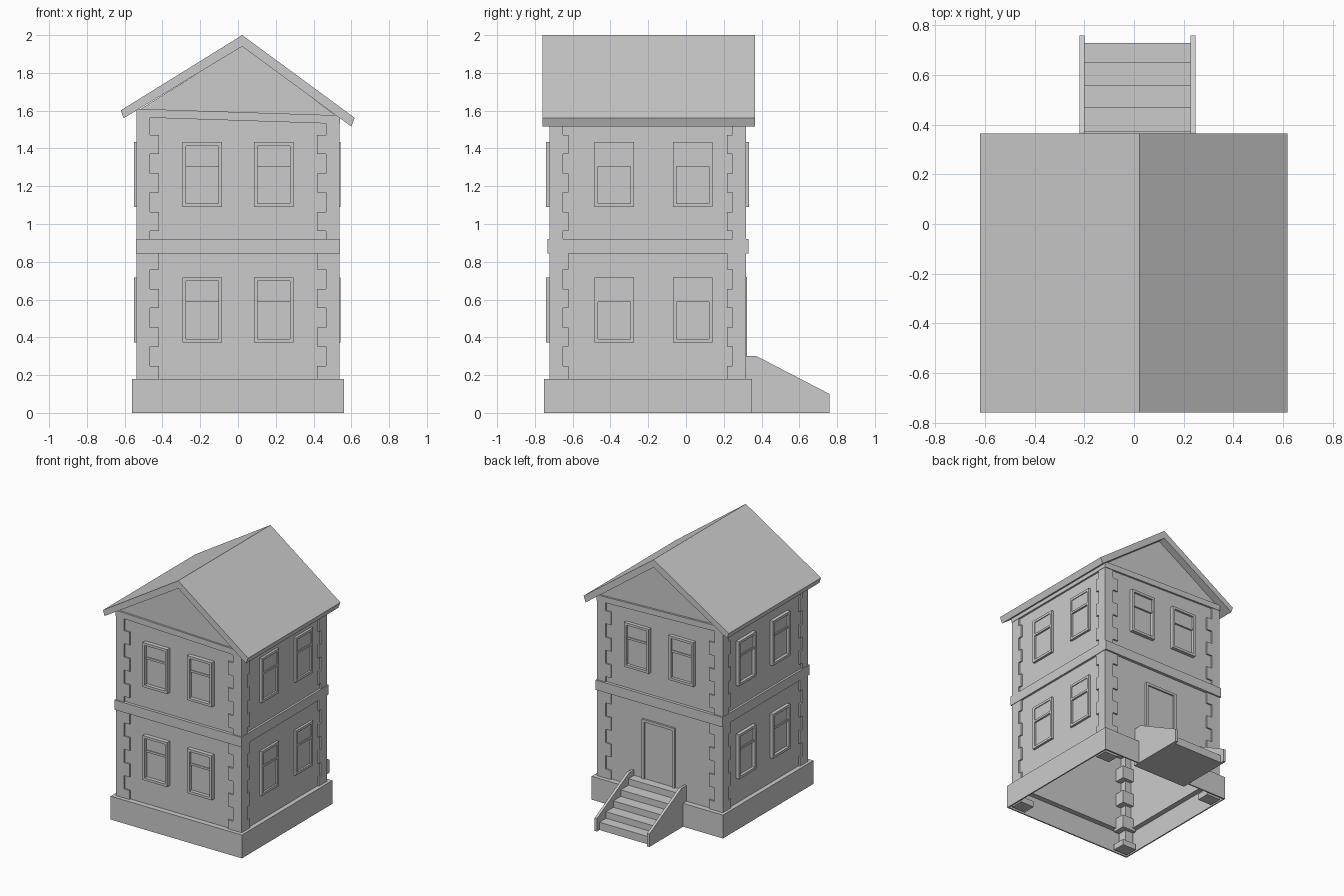
import bpy, bmesh
from mathutils import Matrix, Vector
from math import pi

if "Cube" in bpy.data.objects:
    bpy.data.objects.remove(bpy.data.objects["Cube"])

stone = bpy.data.materials.new("plain grey")
stone.use_nodes = True
GREY = (0.6, 0.6, 0.6, 1)
stone.diffuse_color = GREY
stone.node_tree.nodes["Principled BSDF"].inputs["Base Color"].default_value = GREY

# House wall planes
X, Y0, Y1 = 0.525, -0.71, 0.307
YC = (Y0 + Y1) / 2


def finish(name, bm):
    bmesh.ops.recalc_face_normals(bm, faces=bm.faces)
    mesh = bpy.data.meshes.new(name)
    bm.to_mesh(mesh)
    bm.free()
    mesh.materials.append(stone)
    obj = bpy.data.objects.new(name, mesh)
    bpy.context.collection.objects.link(obj)
    return obj


def add_box(bm, lo, hi, matrix=Matrix()):
    lo, hi = Vector(lo), Vector(hi)
    place = Matrix.Translation((lo + hi) / 2) @ Matrix.Diagonal((*(hi - lo), 1))
    bmesh.ops.create_cube(bm, size=1, matrix=matrix @ place)


def add_prism(bm, profile, axis, start, end):
    """Extrude a closed 2D profile along x (profile is y, z) or y (profile is x, z)."""
    def point(a, b):
        return (start, a, b) if axis == "x" else (a, start, b)
    face = bm.faces.new([bm.verts.new(point(a, b)) for a, b in profile])
    out = bmesh.ops.extrude_face_region(bm, geom=[face])
    step = (end - start, 0, 0) if axis == "x" else (0, end - start, 0)
    moved = [v for v in out["geom"] if isinstance(v, bmesh.types.BMVert)]
    bmesh.ops.translate(bm, verts=moved, vec=step)


def add_ring(bm, outer, inner, z0, z1):
    """Rectangular tube; outer and inner are (x0, y0, x1, y1)."""
    def loop(r, z):
        return [bm.verts.new((r[i], r[j], z)) for i, j in ((0, 1), (2, 1), (2, 3), (0, 3))]
    loops = [loop(outer, z0), loop(outer, z1), loop(inner, z1), loop(inner, z0)]
    for k in range(4):
        a, b = loops[k], loops[(k + 1) % 4]
        for i in range(4):
            j = (i + 1) % 4
            bm.faces.new((a[i], a[j], b[j], b[i]))


def ring(name, outer, thickness, z0, z1):
    x0, y0, x1, y1 = outer
    t = thickness
    bm = bmesh.new()
    add_ring(bm, outer, (x0 + t, y0 + t, x1 - t, y1 - t), z0, z1)
    return finish(name, bm)


# Hollow body, plinth and floor band
ring("walls", (-X, Y0, X, Y1), 0.01, 0.17, 1.57)
ring("plinth", (-0.56, -0.752, 0.56, 0.35), 0.01, 0, 0.18)
ring("plinth_ledge", (-0.56, -0.752, 0.56, 0.35), 0.05, 0.17, 0.18)
ring("floor_band", (-0.541, -0.733, 0.541, 0.33), 0.03, 0.845, 0.92)

# Corner quoins: a narrow post with wider blocks
for side, sx in (("left", 1), ("right", -1)):
    for end, y, sy in (("front", -0.722, 1), ("back", 0.318, -1)):
        bm = bmesh.new()

        def block(wx, wy, z0, z1):
            xs = sorted((sx * 0.537, sx * (0.537 - wx)))
            ys = sorted((y, y + sy * wy))
            add_box(bm, (xs[0], ys[0], z0), (xs[1], ys[1], z1))

        block(0.072, 0.072, 0, 1.57)
        for i in range(8):
            top = 1.47 - i * 0.2035
            block(0.118, 0.1, max(top - 0.1, 0), top)
        finish(f"{end}_{side}_quoins", bm)


# Sash windows, built facing -y and turned onto each wall
W, H = 0.21, 0.343


def window(name, matrix, out=0.032):
    bm = bmesh.new()
    w, rim = W / 2, 0.019
    for s in (-1, 1):
        add_box(bm, (min(s * w, s * (w - rim)), -out, 0), (max(s * w, s * (w - rim)), 0.005, H), matrix)
    for z in (0, H - rim):
        add_box(bm, (rim - w, -out, z), (w - rim, 0.005, z + rim), matrix)
    rail = 0.215
    add_box(bm, (rim - w, -0.018, rail), (w - rim, 0.005, rail + 0.016), matrix)
    add_box(bm, (rim - w, -0.012, rail + 0.016), (w - rim, 0.005, H - rim), matrix)
    add_box(bm, (rim - w, -0.004, rim), (w - rim, 0.005, rail), matrix)
    finish(name, bm)


def on_wall(x, y, z, angle):
    return Matrix.Translation((x, y, z)) @ Matrix.Rotation(angle, 4, "Z")


for floor, z in (("lower", 0.373), ("upper", 1.09)):
    for n, (x, y) in enumerate(((-0.19, -0.38), (0.19, 0.035)), 1):
        window(f"front_{floor}_window_{n}", on_wall(x, Y0, z, 0))
        window(f"left_{floor}_window_{n}", on_wall(X, y, z, pi / 2), 0.018)
        window(f"right_{floor}_window_{n}", on_wall(-X, y, z, -pi / 2), 0.026)
        if floor == "upper":
            window(f"back_{floor}_window_{n}", on_wall(x, Y1, z, pi), 0.027)

# Back door: frame and recessed leaf
CX = 0.014
bm = bmesh.new()
for x in (CX - 0.14, CX + 0.12):
    add_box(bm, (x, Y1 - 0.01, 0.18), (x + 0.02, 0.322, 0.72))
add_box(bm, (CX - 0.12, Y1 - 0.01, 0.7), (CX + 0.12, 0.322, 0.72))
finish("door_frame", bm)
bm = bmesh.new()
add_box(bm, (CX - 0.12, Y1 - 0.01, 0.18), (CX + 0.12, Y1 + 0.003, 0.7))
finish("door", bm)

# Back steps between sloping side walls
edges = (0.73, 0.65, 0.56, 0.47, 0.375)
steps = [(0.295, 0), (edges[0], 0)]
for i, y in enumerate(edges):
    z = 0.06 + i * 0.05
    steps += [(y, z), (edges[i + 1] if i < 4 else 0.295, z)]
bm = bmesh.new()
add_prism(bm, steps, "x", -0.2, 0.227)
finish("steps", bm)
cheek = ((0.295, 0), (0.76, 0), (0.76, 0.1), (0.37, 0.302), (0.295, 0.302))
for name, x in (("right", -0.22), ("left", 0.227)):
    bm = bmesh.new()
    add_prism(bm, cheek, "x", x, x + 0.02)
    finish(f"{name}_step_wall", bm)

# Slightly tilted cornice, gables and roof
bm = bmesh.new()
add_prism(bm, ((-0.538, 1.565), (0.54, 1.53), (0.54, 1.575), (-0.538, 1.61)), "y", -0.724, 0.322)
finish("cornice", bm)
bm = bmesh.new()
add_prism(bm, ((-0.53, 1.6), (0.53, 1.565), (0.022, 1.945)), "y", Y0, Y1)
finish("gable", bm)
bm = bmesh.new()
roof = ((-0.62, 1.602), (0.022, 2), (0.618, 1.562), (0.6, 1.516), (0.022, 1.94), (-0.606, 1.56))
add_prism(bm, roof, "y", -0.76, 0.365)
finish("roof", bm)
